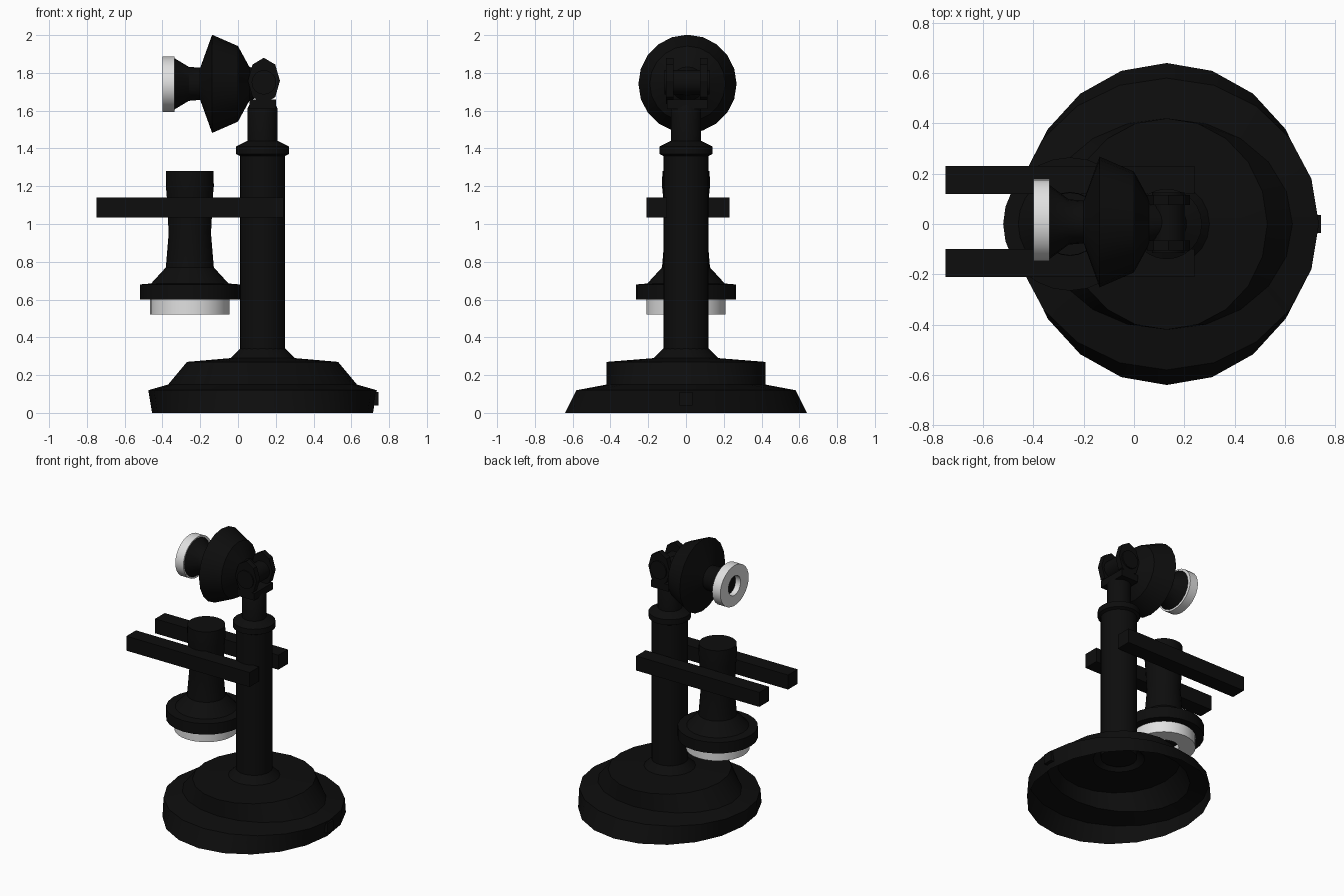
import bpy, bmesh, math
from mathutils import Vector

cube = bpy.data.objects.get("Cube")
if cube:
    bpy.data.objects.remove(cube, do_unlink=True)


def material(name, value):
    m = bpy.data.materials.new(name)
    m.use_nodes = True
    color = (value, value, value, 1)
    m.diffuse_color = color
    m.node_tree.nodes["Principled BSDF"].inputs["Base Color"].default_value = color
    return m


BLACK = material("black enamel", 0.004)
WHITE = material("ivory white", 0.75)


def finish(name, bm, mats, angle=30):
    mesh = bpy.data.meshes.new(name)
    bm.to_mesh(mesh)
    bm.free()
    for m in mats:
        mesh.materials.append(m)
    for p in mesh.polygons:
        p.use_smooth = True
    mesh.set_sharp_from_angle(angle=math.radians(angle))
    ob = bpy.data.objects.new(name, mesh)
    bpy.context.collection.objects.link(ob)
    return ob


def lathe(name, center, axis, rings, sides=20, mats=(BLACK,), start_cap=True, dark_start=False):
    """Loft rings of (offset, radius) or (offset, radius_a, radius_b) along an axis."""
    bm = bmesh.new()
    loops = []
    for ring in rings:
        p, ra, rb = ring[0], ring[1], ring[-1]
        loop = []
        for i in range(sides):
            t = 2 * math.pi * i / sides
            a, b = ra * math.cos(t), rb * math.sin(t)
            co = {"x": (p, a, b), "y": (b, p, a), "z": (a, b, p)}[axis]
            loop.append(bm.verts.new(Vector(co) + Vector(center)))
        loops.append(loop)
    for lo, hi in zip(loops, loops[1:]):
        for i in range(sides):
            j = (i + 1) % sides
            bm.faces.new((lo[i], lo[j], hi[j], hi[i]))
    bm.faces.new(loops[-1])
    if start_cap:
        cap = bm.faces.new(loops[0][::-1])
        cap.material_index = 1 if dark_start else 0
    return finish(name, bm, mats)


def box(name, lo, hi):
    bm = bmesh.new()
    bmesh.ops.create_cube(bm, size=1)
    lo, hi = Vector(lo), Vector(hi)
    for v in bm.verts:
        v.co = Vector([(lo[k] + hi[k]) / 2 + v.co[k] * (hi[k] - lo[k]) for k in range(3)])
    return finish(name, bm, (BLACK,))


POST_X = 0.13
CUP_X = -0.255

# Hollow stepped base, open underneath
lathe("base", (POST_X, 0, 0), "z", [
    (0, 0.585, 0.64), (0.12, 0.605, 0.58), (0.15, 0.50, 0.42),
    (0.27, 0.40, 0.42), (0.29, 0.17, 0.17), (0.34, 0.12, 0.12),
], start_cap=False)
box("cord_socket", (0.68, -0.035, 0.04), (0.743, 0.035, 0.11))

# Post with collar and thinner neck
lathe("post", (POST_X, 0, 0), "z", [
    (0.30, 0.12), (1.36, 0.12), (1.37, 0.14), (1.41, 0.14),
    (1.44, 0.08), (1.61, 0.08), (1.65, 0.06),
], sides=24)

# Tilting fork at the top of the post
box("fork_bridge", (0.06, -0.10, 1.61), (0.20, 0.115, 1.66))
for side, y in (("left", 0.075), ("right", -0.105)):
    lathe("fork_ear_" + side, (0.137, y, 1.758), "y", [(0, 0.122, 0.085), (0.04, 0.122, 0.085)], sides=8)
lathe("fork_pivot", (0.137, 0.005, 1.75), "y", [(-0.12, 0.065), (0.12, 0.065)], sides=16)

# Speaking head and its pale mouthpiece ring
HEAD = (0, 0.008, 1.742)
lathe("transmitter_head", HEAD, "x", [
    (-0.34, 0.15, 0.138), (-0.26, 0.09), (-0.20, 0.085), (-0.137, 0.26),
    (0, 0.20), (0.06, 0.09), (0.13, 0.06),
])
lathe("mouthpiece_ring", (0, 0.015, 1.74), "x", [
    (-0.36, 0.07), (-0.40, 0.07), (-0.40, 0.163, 0.146), (-0.335, 0.163, 0.146),
], sides=28, mats=(WHITE, BLACK), dark_start=True)

# Cradle bars
for side, y in (("left", 0.12), ("right", -0.21)):
    box("cradle_bar_" + side, (-0.75, y, 1.035), (0.24, y + 0.11, 1.14))

# Hanging receiver and its pale earpiece ring
lathe("receiver", (CUP_X, 0, 0), "z", [
    (0.60, 0.265), (0.68, 0.265), (0.685, 0.205), (0.77, 0.127),
    (0.95, 0.112), (1.16, 0.123), (1.20, 0.127), (1.28, 0.125),
], sides=24)
lathe("earpiece_ring", (CUP_X, 0, 0), "z", [
    (0.57, 0.10), (0.52, 0.10), (0.52, 0.21), (0.605, 0.21),
], sides=28, mats=(WHITE, BLACK), dark_start=True)
